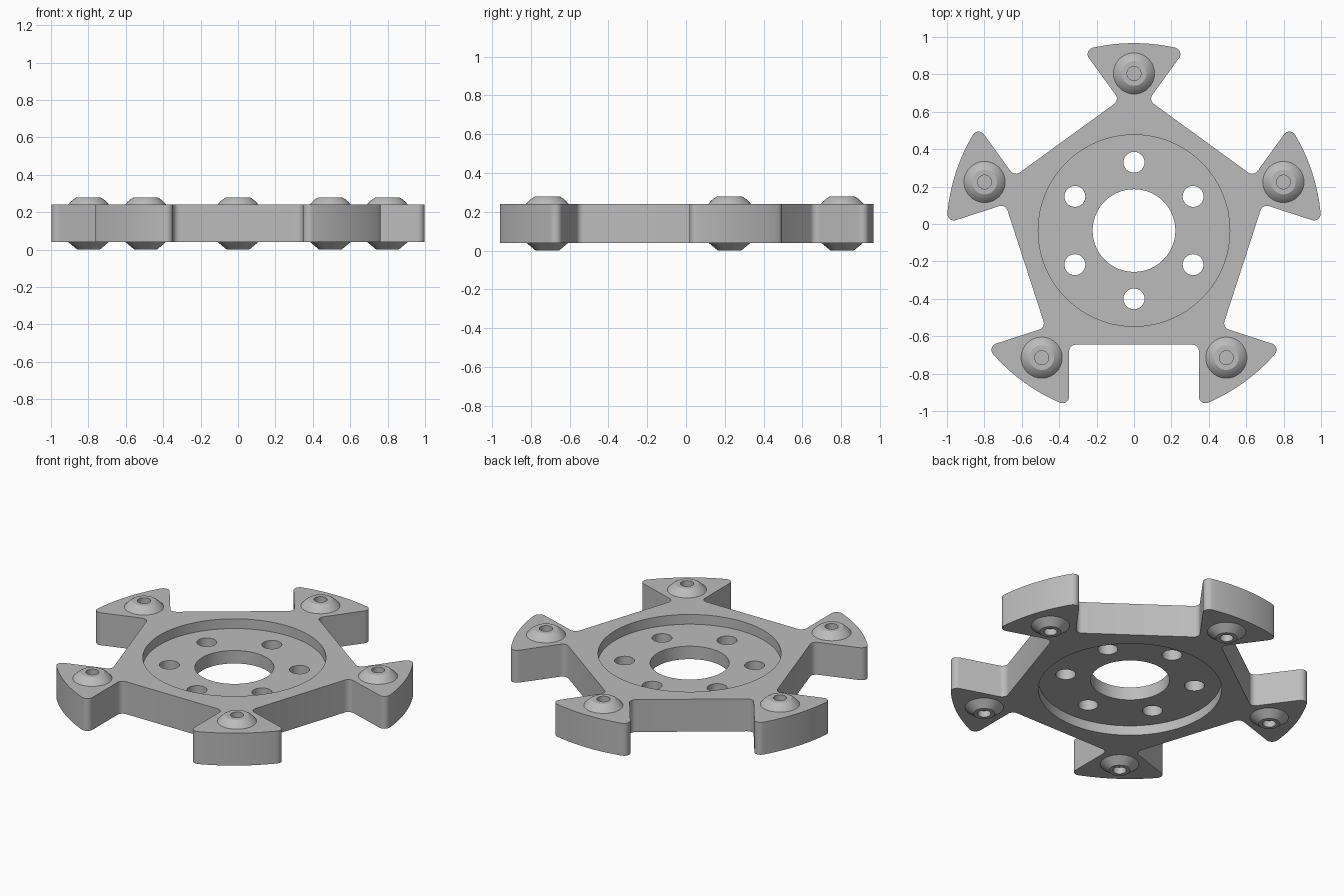
import bpy, bmesh
from math import sin, cos, pi, sqrt, radians, atan2
from mathutils import Matrix, Vector

cube = bpy.data.objects.get("Cube")
if cube:
    bpy.data.objects.remove(cube, do_unlink=True)

CENTRE = Vector((0, -0.035, 0))
Z0, Z1 = 0.04, 0.24          # plate underside and top
R_OUT = 1.002                # outer rim radius
POCKET, FLAT = 0.347, 0.61   # half width of a notch, distance to its floor
FILLET = 0.035

metal = bpy.data.materials.new("grey_metal")
metal.use_nodes = True
COLOUR = (0.5, 0.5, 0.5, 1)
metal.diffuse_color = COLOUR
metal.node_tree.nodes["Principled BSDF"].inputs["Base Color"].default_value = COLOUR


def make_object(name, bm, smooth=True):
    bmesh.ops.recalc_face_normals(bm, faces=bm.faces)
    mesh = bpy.data.meshes.new(name)
    bm.to_mesh(mesh)
    bm.free()
    mesh.materials.append(metal)
    obj = bpy.data.objects.new(name, mesh)
    obj.location = CENTRE
    bpy.context.collection.objects.link(obj)
    if smooth:
        shade(obj)
    return obj


def shade(obj):
    bpy.ops.object.select_all(action='DESELECT')
    obj.select_set(True)
    bpy.context.view_layer.objects.active = obj
    bpy.ops.object.shade_smooth_by_angle(angle=radians(25))


def lathe(profile, steps):
    """Revolve (radius, z) points about the z axis."""
    bm = bmesh.new()
    verts = [bm.verts.new((r, 0, z)) for r, z in profile]
    edges = [bm.edges.new(pair) for pair in zip(verts, verts[1:])]
    bmesh.ops.spin(bm, geom=verts + edges, axis=(0, 0, 1), cent=(0, 0, 0),
                   angle=2 * pi, steps=steps)
    bmesh.ops.remove_doubles(bm, verts=bm.verts, dist=1e-5)
    return bm


def arc(cx, cy, r, a0, a1, n):
    return [Vector((cx + r * cos(a0 + (a1 - a0) * i / n),
                    cy + r * sin(a0 + (a1 - a0) * i / n), 0)) for i in range(n + 1)]


# Half of one notch and half of one arm, notch pointing along +y
tip_x = POCKET + FILLET
tip_y = sqrt((R_OUT - FILLET) ** 2 - tip_x ** 2)
tip_a = atan2(tip_y, tip_x)
half = arc(POCKET - FILLET, FLAT + FILLET, FILLET, -pi / 2, 0, 6)
half += arc(tip_x, tip_y, FILLET, pi, tip_a, 8)
half += arc(0, 0, R_OUT, tip_a, radians(54), 8)[1:]
mirrored = [Vector((-p.x, p.y, 0)) for p in half[:-1]]
sector = mirrored[::-1] + half

# Plate body: the sector repeated five times, then extruded
bm = bmesh.new()
outline = []
for k in range(5):
    turn = Matrix.Rotation(pi - k * 2 * pi / 5, 3, 'Z')
    outline += [bm.verts.new(turn @ p + Vector((0, 0, Z0))) for p in sector]
base = bm.faces.new(outline)
top = bmesh.ops.extrude_face_region(bm, geom=[base])
bmesh.ops.translate(bm, vec=(0, 0, Z1 - Z0),
                    verts=[v for v in top["geom"] if isinstance(v, bmesh.types.BMVert)])
plate = make_object("mounting_plate", bm, smooth=False)

# Cutter for both round recesses and the centre bore
recess = make_object("recess_cutter", lathe(
    [(0, 0.4), (0.512, 0.4), (0.512, 0.18), (0.221, 0.18),
     (0.221, 0.10), (0.512, 0.10), (0.512, -0.1), (0, -0.1)], 96), smooth=False)

# Cutter for the ring of six bolt holes
bm = bmesh.new()
for k in range(6):
    a = pi / 2 + k * pi / 3
    bmesh.ops.create_cone(bm, cap_ends=True, segments=32, radius1=0.056, radius2=0.056,
                          depth=0.6, matrix=Matrix.Translation(
                              (0.365 * cos(a), 0.365 * sin(a), 0.14)))
holes = make_object("bolt_hole_cutter", bm, smooth=False)

for cutter in (recess, holes):
    cut = plate.modifiers.new(cutter.name, 'BOOLEAN')
    cut.operation = 'DIFFERENCE'
    cut.solver = 'EXACT'
    cut.object = cutter
    bpy.context.view_layer.objects.active = plate
    bpy.ops.object.modifier_apply(modifier=cut.name)
    bpy.data.objects.remove(cutter, do_unlink=True)
shade(plate)

# Studs: domed heads above, tapered heads below, each with a blind socket
HEAD = [(0, 0.235), (0.037, 0.235), (0.037, 0.278), (0.066, 0.278), (0.082, 0.268),
        (0.097, 0.255), (0.11, Z1), (0.11, 0.23), (0, 0.23)]
TAIL = [(0, 0.045), (0.037, 0.045), (0.037, 0), (0.06, 0), (0.108, Z0),
        (0.108, 0.05), (0, 0.05)]
for k in range(5):
    a = pi / 2 + k * 2 * pi / 5
    offset = Vector((0.84 * cos(a), 0.84 * sin(a), 0))
    for name, profile in (("stud_head", HEAD), ("stud_tail", TAIL)):
        stud = make_object(f"{name}_{k + 1}", lathe(profile, 40))
        stud.location = CENTRE + offset
